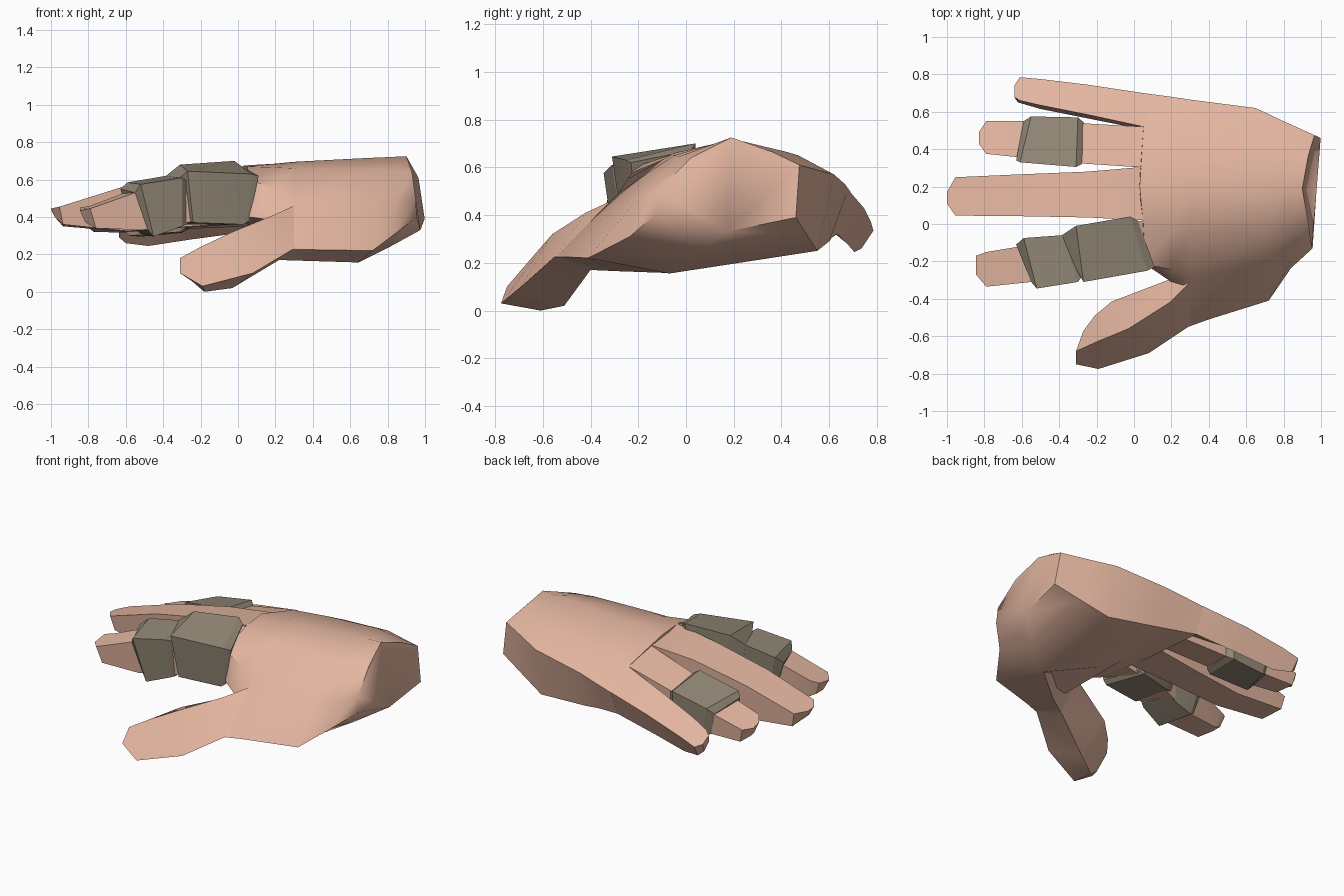
import bpy, bmesh, math


def material(name, rgb):
    m = bpy.data.materials.new(name)
    m.diffuse_color = (*rgb, 1)
    return m


skin = material("skin", (0.77, 0.465, 0.35))
metal = material("dull_metal", (0.295, 0.25, 0.185))


def loft(name, sections, mat, angle):
    """Skin a row of equal-sized cross-sections and cap both ends."""
    bm = bmesh.new()
    rows = [[bm.verts.new(p) for p in s] for s in sections]
    n = len(rows[0])
    for a, b in zip(rows, rows[1:]):
        for i in range(n):
            j = (i + 1) % n
            bm.faces.new((a[i], a[j], b[j], b[i]))
    bm.faces.new(rows[0])
    bm.faces.new(rows[-1])
    bmesh.ops.recalc_face_normals(bm, faces=bm.faces)
    mesh = bpy.data.meshes.new(name)
    bm.to_mesh(mesh)
    bm.free()
    mesh.materials.append(mat)
    ob = bpy.data.objects.new(name, mesh)
    bpy.context.collection.objects.link(ob)
    bpy.ops.object.select_all(action='DESELECT')
    ob.select_set(True)
    bpy.context.view_layer.objects.active = ob
    bpy.ops.object.shade_smooth_by_angle(angle=math.radians(angle))
    return ob


def box_section(xn, yn, xf, yf, top_n, top_f, low_n, low_f, shift=0, lean=.02):
    """Near top, far top, far bottom, near bottom; shift and lean move the bottom."""
    return [(xn, yn, top_n), (xf, yf, top_f),
            (xf + shift, yf - lean / 2, low_f), (xn + shift, yn + lean, low_n)]


def finger(name, rows):
    """Rows: x, near y, far y, near/far top, near/far bottom, bottom shift."""
    x, yn, yf, a, b, c, d, *_ = rows[0]
    root = (x + .12, yn + .02, yf - .02, a - .03, b - .03, c + .03, d + .03)
    loft(name, [box_section(x, yn, x, yf, *z) for x, yn, yf, *z in [root] + rows],
         skin, 25)


# palm and wrist: rings run from little-finger edge over the back to the thumb edge
palm = [
    [(.998, .46, .39), (.965, .475, .61), (.93, .36, .665), (.90, .19, .725),
     (.93, .02, .64), (.95, -.12, .50), (.955, -.13, .40), (.975, .17, .33)],
    [(.83, .505, .32), (.81, .545, .59), (.80, .42, .665), (.80, .19, .72),
     (.83, -.03, .645), (.84, -.20, .47), (.84, -.235, .31), (.82, .04, .245)],
    [(.66, .55, .25), (.65, .62, .57), (.68, .47, .65), (.68, .19, .715),
     (.70, -.05, .65), (.72, -.22, .48), (.72, -.41, .22), (.64, -.07, .155)],
    [(.30, .60, .29), (.30, .665, .53), (.30, .48, .625), (.30, .20, .695),
     (.30, -.05, .66), (.30, -.28, .495), (.30, -.54, .23), (.30, .06, .26)],
    [(.20, .61, .305), (.20, .68, .51), (.20, .49, .61), (.20, .20, .685),
     (.20, -.03, .665), (.20, -.245, .55), (.20, -.31, .38), (.20, .12, .31)],
    [(.05, .635, .32), (.05, .70, .48), (.05, .50, .59), (.03, .20, .675),
     (.05, .00, .67), (.06, -.215, .60), (.06, -.215, .40), (.05, .15, .36)],
]
loft("palm", palm, skin, 60)

# thumb: outer low, outer high, inner high, inner low
thumb = [
    [(-.31, -.75, .10), (-.31, -.68, .18), (-.27, -.57, .16), (-.25, -.64, .06)],
    [(-.19, -.775, .03), (-.20, -.63, .24), (-.21, -.49, .20), (-.18, -.61, .0)],
    [(.08, -.69, .10), (-.03, -.56, .32), (-.12, -.415, .26), (-.03, -.51, .02)],
    [(.29, -.55, .225), (.19, -.42, .41), (.18, -.30, .37), (.22, -.40, .17)],
    [(.40, -.51, .225), (.32, -.29, .47), (.33, -.24, .42), (.38, -.29, .165)],
    [(.72, -.41, .22), (.60, -.22, .36), (.55, -.10, .30), (.64, -.07, .157)],
]
loft("thumb", thumb, skin, 30)

# three fingers, each from knuckle to tip
finger("index_finger", [
    (.055, -.22, .02, .603, .668, .39, .37),
    (-.30, -.28, -.04, .58, .61, .37, .36),
    (-.55, -.31, -.11, .53, .55, .33, .33, .04),
    (-.79, -.335, -.15, .445, .46, .34, .34, .03),
    (-.845, -.27, -.17, .435, .45, .37, .37, .03)])
finger("middle_finger", [
    (.045, .02, .305, .672, .645, .37, .365),
    (-.25, .035, .28, .635, .615, .35, .345),
    (-.62, .042, .265, .56, .54, .325, .32, .03),
    (-.955, .045, .25, .455, .44, .36, .35, .02),
    (-1.0, .11, .17, .445, .44, .40, .40, .02)])
finger("ring_finger", [
    (.045, .302, .52, .642, .583, .37, .35),
    (-.30, .325, .54, .545, .51, .35, .335),
    (-.55, .35, .55, .50, .46, .325, .315, .02),
    (-.79, .375, .55, .44, .405, .335, .32, .02),
    (-.83, .43, .49, .425, .405, .36, .35, .02)])

# little finger has a leaning section: inner top, outer top, outer low, inner low
little = [
    [(.17, .54, .56), (.17, .66, .48), (.17, .60, .37), (.17, .53, .42)],
    [(.05, .52, .583), (.05, .70, .482), (.05, .635, .32), (.05, .505, .39)],
    [(-.25, .585, .51), (-.25, .745, .43), (-.25, .675, .28), (-.25, .565, .37)],
    [(-.50, .635, .44), (-.50, .775, .37), (-.48, .705, .245), (-.50, .615, .35)],
    [(-.61, .66, .40), (-.61, .785, .335), (-.60, .735, .26), (-.62, .65, .335)],
    [(-.64, .68, .38), (-.64, .74, .345), (-.635, .72, .29), (-.635, .67, .335)],
]
loft("little_finger", little, skin, 25)

# metal finger guards with chamfered ends
guards = {
    "index_knuckle_guard": [
        (-.31, -.24, -.385, -.06, .61, .62, .39, .39, .03),
        (-.27, -.31, -.31, -.01, .645, .68, .37, .36, .03, .04),
        (.07, -.25, -.02, .04, .63, .70, .36, .36, -.04, .03),
        (.11, -.23, .02, .02, .62, .67, .38, .38, -.05)],
    "index_middle_guard": [
        (-.55, -.31, -.63, -.11, .53, .55, .33, .34, .07),
        (-.52, -.345, -.59, -.075, .575, .585, .295, .31, .07, .04),
        (-.30, -.31, -.385, -.06, .61, .62, .35, .34, 0, .04),
        (-.27, -.27, -.34, -.07, .59, .61, .36, .36, 0)],
    "ring_finger_guard": [
        (-.63, .34, -.59, .55, .495, .455, .32, .315, .03),
        (-.61, .33, -.55, .575, .53, .49, .30, .295, .03),
        (-.31, .305, -.30, .57, .575, .535, .32, .315, .0),
        (-.28, .32, -.265, .54, .555, .51, .34, .335, .0)],
}
for name, rows in guards.items():
    loft(name, [box_section(*r) for r in rows], metal, 25)
